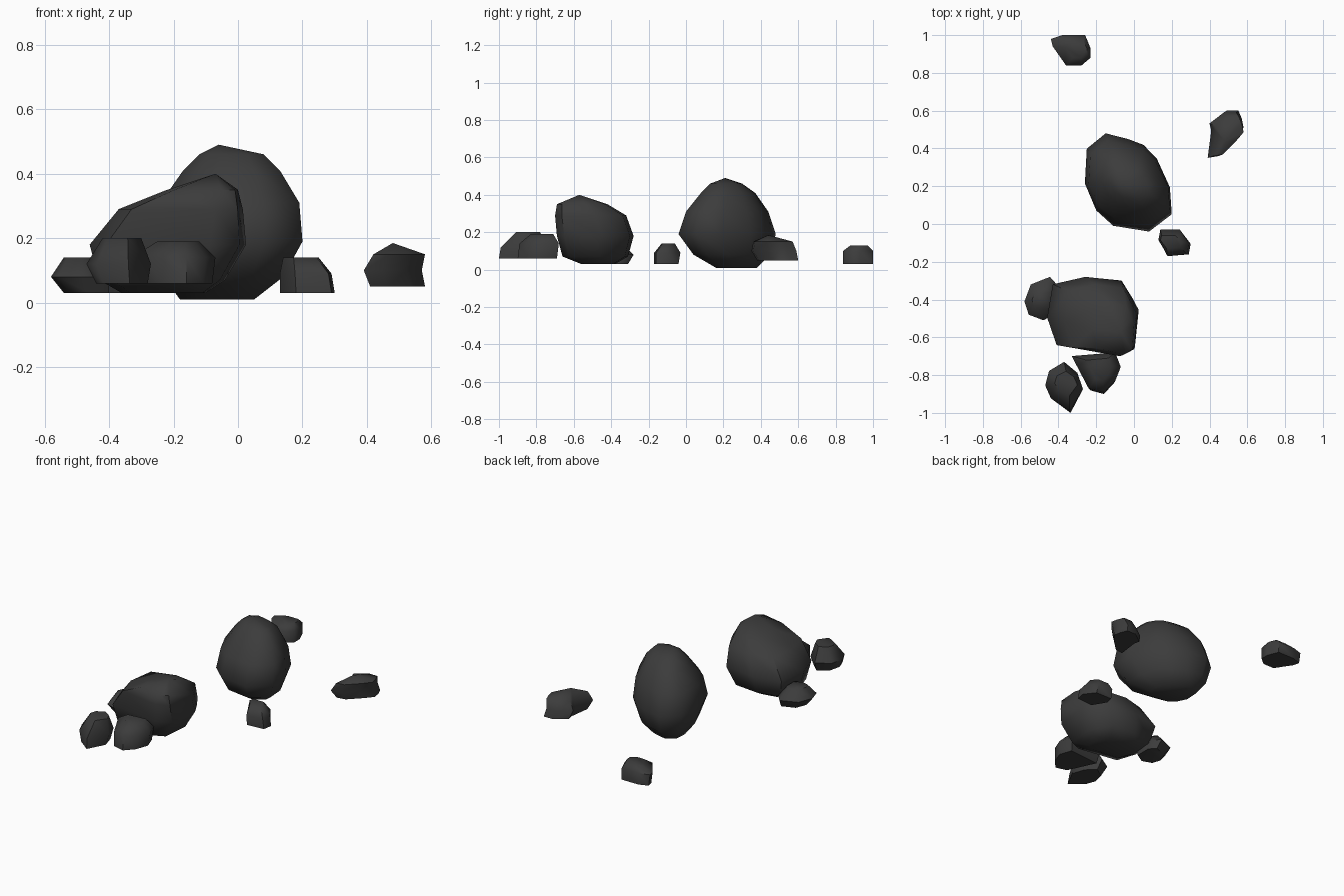
import bpy
import bmesh
import math

default_cube = bpy.data.objects.get("Cube")
if default_cube:
    bpy.data.objects.remove(default_cube)

# One dark stone colour for every rock
stone = bpy.data.materials.new("dark_stone")
stone.use_nodes = True
stone.diffuse_color = (.045, .045, .045, 1)
shader = stone.node_tree.nodes["Principled BSDF"]
shader.inputs["Base Color"].default_value = stone.diffuse_color
shader.inputs["Roughness"].default_value = .9

CENTIMETRE = .01


def fit(value, low, high, new_low, new_high):
    """Move a value from one range to another."""
    return new_low + (value - low) * (new_high - new_low) / (high - low)


def rock(name, outline, levels, apex=None):
    """Loft a plan outline through levels of (z, left, right, front, back)."""
    xs, ys = zip(*outline)
    count = len(outline)
    bm = bmesh.new()
    rings = []
    for z, left, right, front, back in levels:
        ring = []
        for x, y in outline:
            px = fit(x, min(xs), max(xs), left, right)
            py = fit(y, min(ys), max(ys), front, back)
            ring.append(bm.verts.new((px, py, z)))
        rings.append(ring)

    # Sides between neighbouring rings
    for lower, upper in zip(rings, rings[1:]):
        for i in range(count):
            j = (i + 1) % count
            bm.faces.new((lower[i], lower[j], upper[j], upper[i]))

    # Underside, then a pointed or a flat crown
    bm.faces.new(rings[0])
    crown = rings[-1]
    if apex:
        tip = bm.verts.new(apex)
        for i in range(count):
            bm.faces.new((crown[i], crown[(i + 1) % count], tip))
    else:
        bm.faces.new(crown)

    bmesh.ops.scale(bm, vec=[CENTIMETRE] * 3, verts=bm.verts)
    bmesh.ops.recalc_face_normals(bm, faces=bm.faces)
    mesh = bpy.data.meshes.new(name)
    bm.to_mesh(mesh)
    bm.free()
    mesh.materials.append(stone)
    obj = bpy.data.objects.new(name, mesh)
    bpy.context.collection.objects.link(obj)
    bpy.ops.object.select_all(action="DESELECT")
    obj.select_set(True)
    bpy.context.view_layer.objects.active = obj
    bpy.ops.object.shade_smooth_by_angle(angle=math.radians(55))
    return obj


# Two boulders
rock("large_boulder",
     outline=[(-15, 48), (-3, 45), (5, 42), (12, 35), (19, 20), (20, 6),
              (8, -3), (-11, 0), (-20, 8), (-26, 22), (-25, 40)],
     levels=[(1, -18, 5, 16, 38), (8, -23, 14, 4, 45),
             (19, -26, 20, -4, 48), (31, -24, 19, 0, 44),
             (41, -17, 13, 8, 37), (46, -12, 8, 13, 30)],
     apex=(-6, 21, 49))
rock("front_boulder",
     outline=[(-25, -28), (-6, -30), (0, -40), (3, -46), (1, -66),
              (-8, -70), (-40, -65), (-45, -50), (-42, -32)],
     levels=[(3, -36, -10, -56, -38), (7, -43, -4, -66, -31),
             (18, -46, 2.5, -69, -28), (29, -37, 1.5, -70, -32),
             (35, -22, 0, -69, -42)],
     apex=(-7, -57, 40))

# Stones leaning around the front boulder
rock("left_edge_stone",
     outline=[(-46, -28), (-42, -33), (-42, -46), (-49, -51),
              (-56, -48), (-58, -41), (-55, -32)],
     levels=[(3, -54, -40, -48, -31), (8, -58, -40, -51, -28),
             (14, -54, -44, -45, -34)])
rock("front_middle_stone",
     outline=[(-33, -70), (-10, -68), (-7, -76), (-10, -84),
              (-16, -90), (-24, -88), (-30, -76)],
     levels=[(6, -31, -8, -90, -69), (14, -33, -7, -89, -68),
             (19, -25, -12, -83, -71)])
rock("front_corner_stone",
     outline=[(-37, -73), (-30, -79), (-27, -88), (-34, -100),
              (-44, -93), (-47, -86), (-45, -78)],
     levels=[(6, -44, -28, -100, -76), (12, -47, -27, -99, -73),
             (20, -42, -30, -91, -78)])

# Stones scattered around the large boulder
rock("near_stone",
     outline=[(14, -3), (25, -3), (30, -10), (29, -16), (18, -17), (13, -8)],
     levels=[(3, 13, 30, -17, -4), (9, 13, 29, -17, -3),
             (14, 14, 25, -13, -6)])
rock("side_stone",
     outline=[(39, 35), (45, 36), (53, 44), (58, 50), (57, 55),
              (55, 60), (48, 60), (40, 54), (41, 50)],
     levels=[(5, 41, 58, 38, 60), (10, 39, 57, 35, 59),
             (15, 42, 58, 36, 57)],
     apex=(48, 44, 18.5))
rock("far_stone",
     outline=[(-44, 98), (-38, 100), (-26, 100), (-23, 93),
              (-23, 88), (-28, 84), (-36, 84), (-43, 94)],
     levels=[(3, -43, -23, 84, 100), (10, -44, -23, 84, 100),
             (13, -37, -25, 88, 97)])
